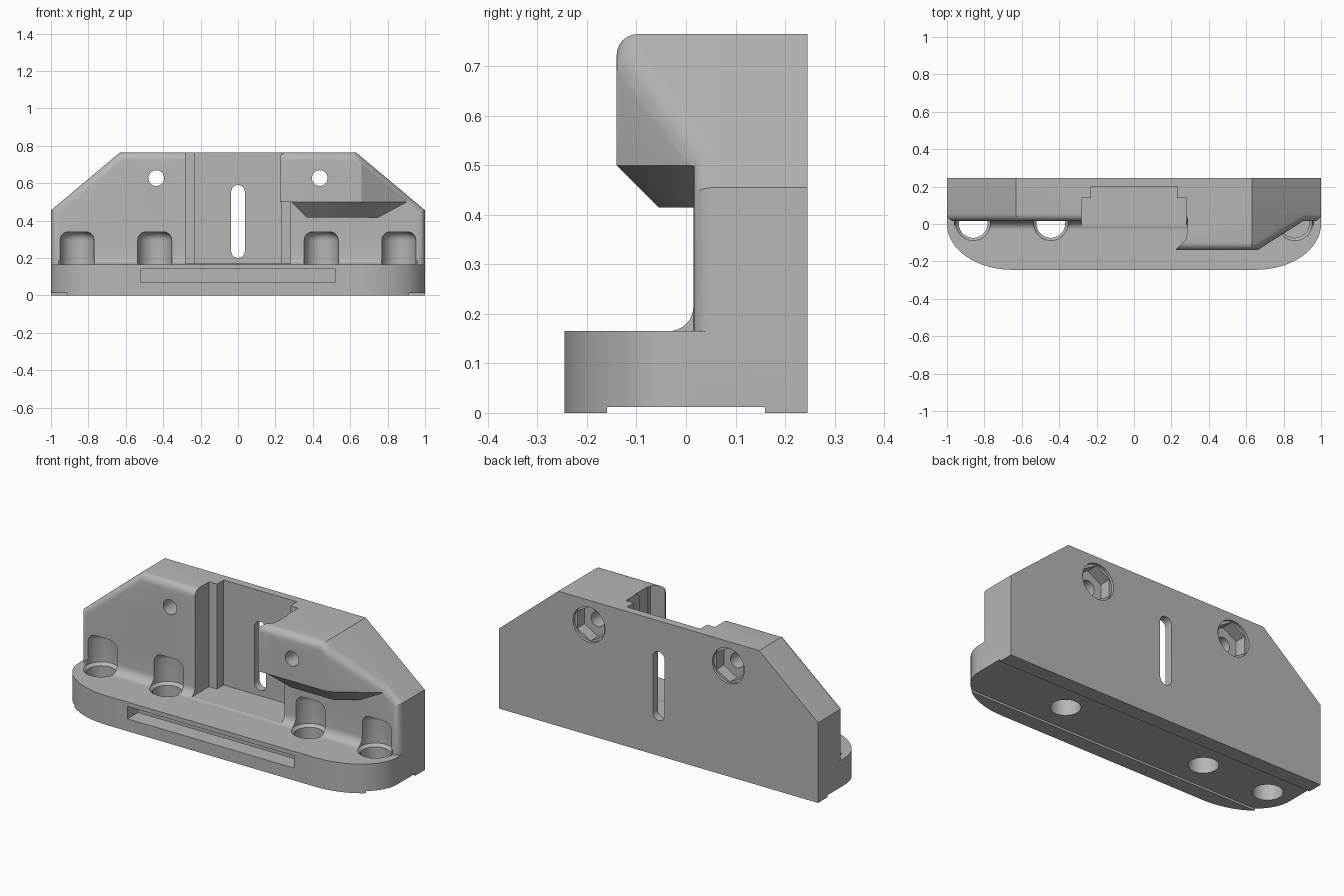
import bpy, bmesh, math
from mathutils import Vector

cube = bpy.data.objects.get("Cube")
if cube:
    bpy.data.objects.remove(cube, do_unlink=True)

grey = bpy.data.materials.new("plain_grey")
grey.use_nodes = True
colour = (0.47, 0.47, 0.47, 1)
grey.diffuse_color = colour
grey.node_tree.nodes["Principled BSDF"].inputs["Base Color"].default_value = colour


def finish(name, bm):
    bmesh.ops.recalc_face_normals(bm, faces=bm.faces)
    mesh = bpy.data.meshes.new(name)
    bm.to_mesh(mesh)
    bm.free()
    mesh.materials.append(grey)
    obj = bpy.data.objects.new(name, mesh)
    bpy.context.collection.objects.link(obj)
    return obj


def prism(points, axis, start, end):
    """Extrude a 2D outline along one axis."""
    bm = bmesh.new()
    place = {"x": lambda a, b: (start, a, b),
             "y": lambda a, b: (a, start, b),
             "z": lambda a, b: (a, b, start)}[axis]
    face = bm.faces.new([bm.verts.new(place(*p)) for p in points])
    out = bmesh.ops.extrude_face_region(bm, geom=[face])
    step = Vector([(end - start) * (axis == k) for k in "xyz"])
    bmesh.ops.translate(bm, vec=step, verts=[v for v in out["geom"] if isinstance(v, bmesh.types.BMVert)])
    bmesh.ops.recalc_face_normals(bm, faces=bm.faces)
    return bm


def rect(x0, x1, y0, y1):
    return [(x0, y0), (x1, y0), (x1, y1), (x0, y1)]


def arc(cx, cy, rx, ry, a0, a1, n):
    angles = [math.radians(a0 + (a1 - a0) * i / n) for i in range(n + 1)]
    return [(cx + rx * math.cos(a), cy + ry * math.sin(a)) for a in angles]


def circle(cx, cy, r, n, turn=0):
    return arc(cx, cy, r, r, turn, turn + 360, n)[:-1]


def lathe(profile, x, y, n=40):
    """Spin a (radius, height) profile about a vertical axis."""
    bm = bmesh.new()
    verts = [bm.verts.new((r, 0, z)) for r, z in profile]
    edges = [bm.edges.new(pair) for pair in zip(verts, verts[1:])]
    bmesh.ops.spin(bm, geom=verts + edges, cent=(0, 0, 0), axis=(0, 0, 1),
                   angle=math.tau, steps=n)
    bmesh.ops.remove_doubles(bm, verts=bm.verts, dist=1e-5)
    bmesh.ops.translate(bm, vec=(x, y, 0), verts=bm.verts)
    return bm


def round_edges(bm, test, radius):
    edges = [e for e in bm.edges if len(e.link_faces) == 2 and test(e)]
    bmesh.ops.bevel(bm, geom=edges, offset=radius, segments=6, profile=0.5, affect="EDGES")


def combine(target, bm, operation):
    tool = finish("helper", bm)
    tool.hide_render = True
    mod = target.modifiers.new("join", "BOOLEAN")
    mod.operation, mod.object, mod.solver = operation, tool, "EXACT"
    bpy.context.view_layer.objects.active = target
    bpy.ops.object.modifier_apply(modifier=mod.name)
    bpy.data.objects.remove(tool, do_unlink=True)


FRONT, BACK, STEP, TOP = 0.015, 0.245, 0.165, 0.765

# Upright wall with sloping shoulders and rounded front rim
outline = [(-1, 0), (1, 0), (1, 0.455), (0.63, TOP), (-0.63, TOP), (-1, 0.455)]
wall = prism(outline, "y", FRONT, BACK)
round_edges(wall, lambda e: all(abs(v.co.y - FRONT) < 1e-4 for v in e.verts)
            and max(v.co.z for v in e.verts) > 0.1, 0.04)
body = finish("mounting_bracket", wall)

# Foot with elliptical front corners
plan = [(1, 0.1), (-1, 0.1)] + arc(-0.65, 0, 0.35, 0.245, 180, 270, 16) \
    + arc(0.65, 0, 0.35, 0.245, 270, 360, 16)
combine(body, prism(plan, "z", 0, STEP), "UNION")

# Concave blend between foot and wall
r = 0.05
blend = arc(FRONT - r, STEP + r, r, r, -90, 0, 8) + [(0.06, STEP + r), (0.06, 0.1), (FRONT - r, 0.1)]
combine(body, prism(blend, "x", -0.96, 0.96), "UNION")

# Overhanging jaw on one side, trimmed by planes
jaw = prism(rect(0.285, 1, -0.14, 0.1), "z", 0.415, TOP)
side = Vector((0.537, -0.844, 0))
cuts = [((0.63, 0, TOP), Vector((0.31, 0, 0.37))),
        ((0.66, -0.14, 0.5), side),
        ((0.66, -0.14, 0.5), side + Vector((0, 0, -1))),
        ((0.5, -0.14, 0.5), Vector((0, -1, -1))),
        ((0.285, 0, 0.5), Vector((-1, 0, -1)))]
for point, normal in cuts:
    bmesh.ops.bisect_plane(jaw, geom=jaw.verts[:] + jaw.edges[:] + jaw.faces[:],
                           plane_co=point, plane_no=normal, clear_outer=True)
    bmesh.ops.holes_fill(jaw, edges=[e for e in jaw.edges if e.is_boundary])
    bmesh.ops.recalc_face_normals(jaw, faces=jaw.faces)


def rim(e):
    a, b = sorted((f.normal for f in e.link_faces), key=lambda n: n.z)
    return b.z > 0.5 and abs(a.z) < 0.1 and a.y < -0.5


round_edges(jaw, rim, 0.042)
combine(body, jaw, "UNION")

# Hooked lip on the inner edge of the jaw
lip = prism(rect(0.225, 0.32, -0.14, -0.06), "z", 0.5, TOP)
round_edges(lip, rim, 0.042)
combine(body, lip, "UNION")

# Stepped vertical channel
channel = [(-0.28, -0.4), (0.22, -0.4), (0.22, -0.14), (0.28, -0.08), (0.28, 0.14),
           (0.23, 0.14), (0.23, 0.2), (-0.23, 0.2), (-0.23, 0.14), (-0.28, 0.14)]
combine(body, prism(channel, "z", 0.17, 1), "DIFFERENCE")

# Centre slot through the wall
slot = arc(0, 0.553, 0.037, 0.037, 0, 180, 10) + arc(0, 0.237, 0.037, 0.037, 180, 360, 10)
combine(body, prism(slot, "y", 0, 0.4), "DIFFERENCE")

# Screw holes in the foot with domed access pockets in the wall
pocket = [(0, -0.05), (0.077, -0.05), (0.077, 0.15), (0.092, STEP)] \
    + arc(0.047, 0.295, 0.045, 0.045, 0, 90, 6) + [(0, 0.34)]
for x in (-0.86, -0.445, 0.445, 0.86):
    combine(body, lathe(pocket, x, 0.003), "DIFFERENCE")

# Bolt holes with hexagonal nut recesses at the back
for x in (-0.437, 0.437):
    combine(body, prism(circle(x, 0.627, 0.042, 28), "y", -0.3, 0.4), "DIFFERENCE")
    combine(body, prism(circle(x, 0.627, 0.097, 6, 30), "y", 0.165, 0.4), "DIFFERENCE")
    combine(body, prism(circle(x, 0.627, 0.1, 36), "y", 0.23, 0.4), "DIFFERENCE")

# Label recess in the front of the foot and shallow groove underneath
combine(body, prism(rect(-0.522, 0.522, 0.07, 0.14), "y", -0.4, -0.15), "DIFFERENCE")
combine(body, prism(rect(-0.16, 0.16, -0.1, 0.012), "x", -1.2, 1.2), "DIFFERENCE")

bpy.ops.object.select_all(action="DESELECT")
body.select_set(True)
bpy.context.view_layer.objects.active = body
bpy.ops.object.shade_smooth_by_angle(angle=math.radians(25))
